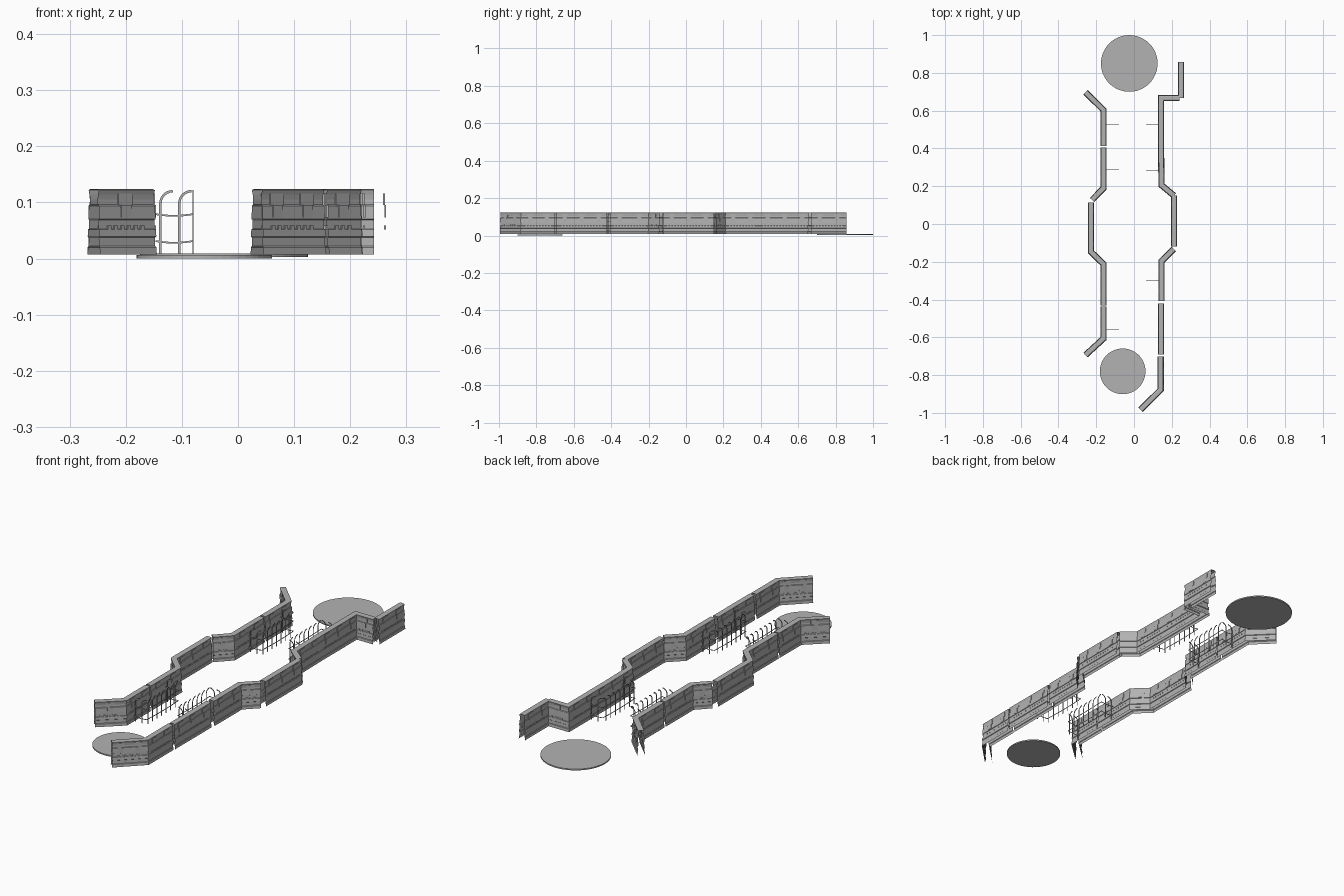
import bpy, bmesh, math
from mathutils import Vector

if "Cube" in bpy.data.objects:
    bpy.data.objects.remove(bpy.data.objects["Cube"])

grey = bpy.data.materials.new("stone grey")
grey.diffuse_color = (0.45, 0.45, 0.45, 1)
grey.use_nodes = True
grey.node_tree.nodes["Principled BSDF"].inputs["Base Color"].default_value = grey.diffuse_color


def finish(bm, name):
    me = bpy.data.meshes.new(name)
    bm.to_mesh(me)
    bm.free()
    me.materials.append(grey)
    ob = bpy.data.objects.new(name, me)
    bpy.context.collection.objects.link(ob)
    return ob


# Half of the wall cross-section: distance from centre line, height
HALF = [(.0165, .007), (.0155, .020), (.0135, .022), (.0130, .037),
        (.0155, .039), (.0145, .052), (.0120, .053), (.0120, .069),
        (.0140, .070), (.0130, .094), (.0105, .096), (.0100, .105),
        (.0110, .114), (.0130, .122), (.0090, .1235)]
PROFILE = HALF + [(-d, z) for d, z in reversed(HALF)]


def box(bm, origin, along, side, s0, s1, d0, d1, z0, z1):
    """Raised plate given by ranges along the wall, across it and in height."""
    v = [bm.verts.new(origin + along * s + side * d + Vector((0, 0, z)))
         for s in (s0, s1) for d in (d0, d1) for z in (z0, z1)]
    for f in ((0, 1, 3, 2), (4, 6, 7, 5), (0, 4, 5, 1),
              (2, 3, 7, 6), (1, 5, 7, 3), (0, 2, 6, 4)):
        bm.faces.new([v[i] for i in f])


def wall(name, path):
    pts = [Vector((x, y, 0)) for x, y in path]
    dirs = [(b - a).normalized() for a, b in zip(pts, pts[1:])]
    side_of = lambda d: Vector((d.y, -d.x, 0))
    # Mitred sweep of the section, open below and at both ends
    bm = bmesh.new()
    rings = []
    for i, p in enumerate(pts):
        a, b = side_of(dirs[max(i - 1, 0)]), side_of(dirs[min(i, len(dirs) - 1)])
        m = (a + b).normalized()
        m /= m.dot(a)
        rings.append([bm.verts.new(p + m * d + Vector((0, 0, z))) for d, z in PROFILE])
    for r, q in zip(rings, rings[1:]):
        for k in range(len(PROFILE) - 1):
            bm.faces.new((r[k], r[k + 1], q[k + 1], q[k]))
    bmesh.ops.recalc_face_normals(bm, faces=bm.faces)
    finish(bm, name)

    # Upper panels and the toothed band on both faces
    bm = bmesh.new()
    for p, q, d in zip(pts, pts[1:], dirs):
        length = (q - p).length
        if length < .06:
            continue
        for sgn in (1, -1):
            s = side_of(d) * sgn
            count = max(1, round(length / .095))
            for i in range(count):
                c = (i + .5) * length / count
                box(bm, p, d, s, c - .017, c + .017, .009, .0130, .095, .116)
                box(bm, p, d, s, c - .012, c + .012, .012, .0152, .073, .095)
            teeth = int((length - .03) / .016)
            for i in range(teeth):
                c = length / 2 + (i - (teeth - 1) / 2) * .016
                box(bm, p, d, s, c - .004, c + .004, .011, .0145, .052, .059)
    bmesh.ops.recalc_face_normals(bm, faces=bm.faces)
    finish(bm, name + "_panels")


wall("left_wall_back_end", [(-.257, .698), (-.161, .603), (-.161, .412)])
wall("left_wall_back", [(-.161, .405), (-.161, .19), (-.222, .127)])
wall("left_wall_middle", [(-.228, .113), (-.228, -.148), (-.161, -.212), (-.161, -.432)])
wall("left_wall_front_end", [(-.161, -.438), (-.161, -.606), (-.257, -.694)])
wall("right_wall_back_end", [(.249, .857), (.249, .667)])
wall("right_wall_back", [(.242, .667), (.143, .667), (.143, .39), (.146, .205), (.212, .15)])
wall("right_wall_middle", [(.212, .15), (.212, -.12)])
wall("right_wall_front", [(.210, -.133), (.146, -.196), (.146, -.407)])
wall("right_wall_front_straight", [(.143, -.422), (.143, -.692)])
wall("right_wall_front_end", [(.141, -.701), (.141, -.878), (.034, -.984)])


def ribbon(bm, origin, along, line, w=.0022, t=.0007):
    """Flat bar following (distance, height) points in an upright plane."""
    side = Vector((along.y, -along.x, 0))
    rings = []
    for i, (s, z) in enumerate(line):
        a, b = line[max(i - 1, 0)], line[min(i + 1, len(line) - 1)]
        n = Vector((-(b[1] - a[1]), b[0] - a[0])).normalized() * w
        rings.append([bm.verts.new(origin + along * (s + n.x * u)
                                   + Vector((0, 0, z + n.y * u)) + side * t * v)
                      for u, v in ((1, 1), (1, -1), (-1, -1), (-1, 1))])
    for r, q in zip(rings, rings[1:]):
        for k in range(4):
            bm.faces.new((r[k], r[(k + 1) % 4], q[(k + 1) % 4], q[k]))
    bm.faces.new(rings[0])
    bm.faces.new(rings[-1][::-1])


def fence_side(bm, a, b, bars):
    a, b = Vector((*a, 0)), Vector((*b, 0))
    along, length = (b - a).normalized(), (b - a).length
    # Slightly sagging rails
    for z in (.079, .031):
        ribbon(bm, a, along, [(length * i / 8, z - .003 * math.sin(math.pi * i / 8))
                              for i in range(9)], .0015)
    # Uprights with hooked tops
    for i in range(bars):
        s = length * (i + .5) / bars - .008
        hook = [(s, .008), (s, .055), (s, .098)]
        hook += [(s + .022 * (1 - math.cos(t)), .098 + .022 * math.sin(t))
                 for t in (math.pi / 2 * k / 6 for k in range(1, 7))]
        ribbon(bm, a, along, hook)


def fence(name, x_wall, x_out, y0, y1):
    bm = bmesh.new()
    fence_side(bm, (x_wall, y0), (x_out, y0), 2)
    fence_side(bm, (x_out, y0), (x_out, y1), 7)
    fence_side(bm, (x_wall, y1), (x_out, y1), 2)
    bmesh.ops.recalc_face_normals(bm, faces=bm.faces)
    finish(bm, name)


fence("left_back_fence", -.147, -.08, .29, .525)
fence("left_front_fence", -.147, -.08, -.56, -.325)
fence("right_back_fence", .131, .063, .285, .525)
fence("right_front_fence", .131, .063, -.535, -.30)

# Round floor plates
for name, x, y, r, z in (("back_disc", -.025, .85, .15, .0055),
                         ("front_disc", -.06, -.78, .121, .003)):
    bpy.ops.mesh.primitive_cylinder_add(vertices=48, radius=r, depth=.006, location=(x, y, z))
    disc = bpy.context.object
    disc.name = name
    disc.data.materials.append(grey)
